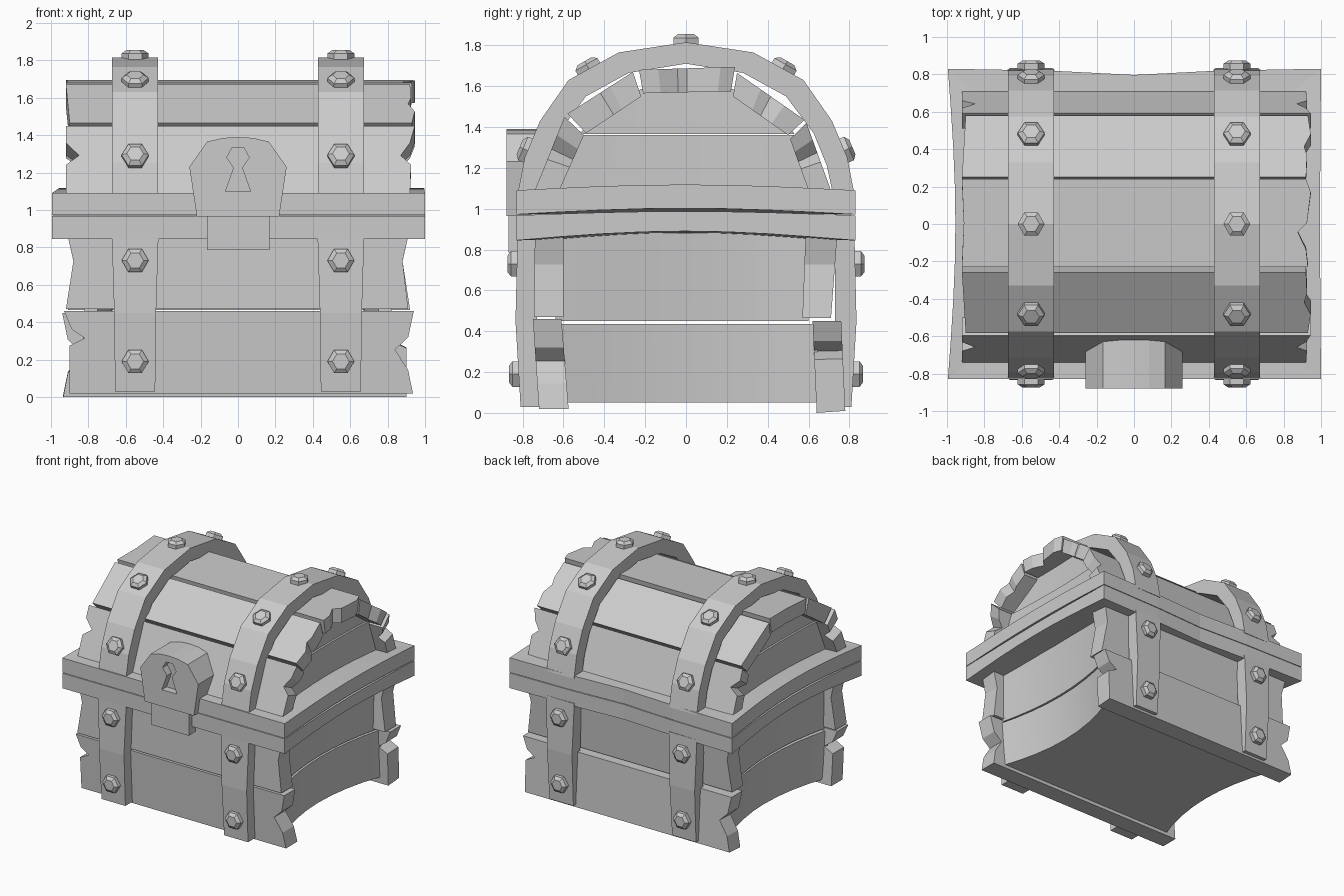
import bpy, bmesh, math
from mathutils import Vector, Matrix

if "Cube" in bpy.data.objects:
    bpy.data.objects.remove(bpy.data.objects["Cube"])

grey = bpy.data.materials.new("plain_grey")
grey.diffuse_color = (0.6, 0.6, 0.6, 1)
grey.use_nodes = True
grey.node_tree.nodes["Principled BSDF"].inputs["Base Color"].default_value = grey.diffuse_color


def loft(name, rings, smooth=None, poke=False):
    """Skin equal-length closed rings and cap both ends."""
    bm = bmesh.new()
    vs = [[bm.verts.new(p) for p in r] for r in rings]
    n = len(rings[0])
    for a, b in zip(vs, vs[1:]):
        for i in range(n):
            j = (i + 1) % n
            bm.faces.new((a[i], a[j], b[j], b[i]))
    caps = [bm.faces.new(vs[0]), bm.faces.new(vs[-1])]
    if poke:
        bmesh.ops.poke(bm, faces=caps)
    bmesh.ops.recalc_face_normals(bm, faces=bm.faces)
    me = bpy.data.meshes.new(name)
    bm.to_mesh(me)
    bm.free()
    me.materials.append(grey)
    if smooth:
        me.polygons.foreach_set("use_smooth", [True] * len(me.polygons))
        me.set_sharp_from_angle(angle=math.radians(smooth))
    ob = bpy.data.objects.new(name, me)
    bpy.context.collection.objects.link(ob)
    return ob


def plank(name, outer, inner, left, right, turn=1):
    """Board along x; outer/inner are (y, z) edge pairs, ends are (x, fraction) lists."""
    ends = left + right[::-1]
    rings = []
    for (y0, z0), (y1, z1) in (outer, inner):
        rings.append([(turn * x, y0 + (y1 - y0) * f, z0 + (z1 - z0) * f) for x, f in ends])
    return loft(name, rings)


# Body planks with chipped ends; the back pair is turned half round
low_l = [(-.90, 0), (-.90, .58), (-.82, .67), (-.89, .78), (-.93, 1)]
low_r = [(.935, 0), (.91, .28), (.84, .53), (.91, .68), (.94, 1)]
up_l = [(-.92, 0), (-.88, .66), (-.91, 1)]
up_r = [(.91, 0), (.88, .66), (.91, 1)]
plank("front_lower_plank", ((-.72, .02), (-.75, .46)), ((-.575, .02), (-.61, .46)), low_l, low_r)
plank("front_upper_plank", ((-.745, .47), (-.74, .86)), ((-.60, .47), (-.60, .86)), up_l, up_r)
plank("back_lower_plank", ((.78, .01), (.76, .45)), ((.64, 0), (.62, .45)), low_l, low_r, -1)
plank("back_upper_plank", ((.71, .465), (.74, .86)), ((.57, .465), (.585, .86)), up_l, up_r, -1)

# Lid planks around the arch
nl = [(-.92, 0), (-.92, .42), (-.85, .56), (-.92, .75), (-.92, 1)]
nr = [(.92, 0), (.925, .42), (.87, .56), (.92, .75), (.945, 1)]
ml = [(-.90, 0), (-.91, .5), (-.92, 1)]
mr = [(.93, 0), (.945, .3), (.91, .5), (.925, .65), (.92, 1)]
tl = [(-.92, 0), (-.91, .5), (-.92, 1)]
tr = [(.93, 0), (.92, .2), (.875, .4), (.925, .5), (.945, .85), (.92, 1)]
plank("lid_front_low_plank", ((-.74, 1.09), (-.595, 1.45)), ((-.62, 1.09), (-.50, 1.36)), nl, nr)
plank("lid_front_mid_plank", ((-.58, 1.465), (-.26, 1.67)), ((-.49, 1.37), (-.22, 1.55)), ml, mr)
plank("lid_top_plank", ((-.23, 1.68), (.24, 1.695)), ((-.21, 1.565), (.22, 1.575)), tl, tr)
plank("lid_back_mid_plank", ((.58, 1.435), (.25, 1.665)), ((.50, 1.36), (.23, 1.55)), ml, mr)
plank("lid_back_low_plank", ((.71, 1.09), (.59, 1.42)), ((.60, 1.09), (.51, 1.34)), nl, nr)


# Curved end panels, set in from the plank ends
def panel(name, side, bottom, top, edge, sag_b, sag_t, n=8, thick=.07):
    """bottom/top map t in 0..1 to (y, z)."""
    rings = []
    for i in range(n + 1):
        t = i / n
        bow = 1 - (2 * t - 1) ** 2
        (yb, zb), (yt, zt) = bottom(t), top(t)
        xb, xt = edge - sag_b * bow, edge - sag_t * bow
        rings.append([(side * xb, yb, zb), (side * xt, yt, zt),
                      (side * (xt - thick), yt, zt), (side * (xb - thick), yb, zb)])
    loft(name, rings, smooth=30)


def span(y0, y1, z):
    return lambda t: (y0 + (y1 - y0) * t, z)


def arch(t):
    y = -.52 + 1.05 * t
    return (y, min(1.585, 1.37 + .36 * min(t, 1 - t) / .42))


for s, word in ((1, "right"), (-1, "left")):
    panel(word + "_lower_end_panel", s, span(-.62, .65, .05), span(-.64, .64, .435), .83, .12, .09)
    panel(word + "_upper_end_panel", s, span(-.64, .60, .45), span(-.64, .62, .88), .82, .08, .04)
    panel(word + "_lid_lower_panel", s, span(-.65, .64, 1.07), span(-.53, .53, 1.36), .82, .02, .02)
    panel(word + "_lid_upper_panel", s, span(-.52, .53, 1.365), arch, .81, .02, .02, n=14)

# Floor, following the bowed ends
edge = []
for s in (1, -1):
    for i in range(9):
        t = i / 8
        x = .80 - .12 * (1 - (2 * t - 1) ** 2)
        edge.append((s * x, s * (-.64 + 1.28 * t)))
loft("floor", [[(x, y, z) for x, y in edge] for z in (.05, .10)])


# Two rims with warped sides: corner and mid-side heights
def rim(name, z_low, low_bow, z_high, high_bow):
    pts = []
    for i in range(8):                      # right side, front to back
        t = i / 8
        pts.append((1.0 - .005 * math.sin(math.pi * t), -.83 + 1.65 * t, math.sin(math.pi * t)))
    for x, y in ((1.0, .83), (.45, .82), (0, .797), (-.45, .82)):
        pts.append((x, y, 0))
    for i in range(9):                      # left side, back to front
        t = i / 8
        pts.append((-.995 + .04 * math.sin(math.pi * t), .83 - 1.66 * t, math.sin(math.pi * t)))
    loft(name, [[(x, y, z_low + low_bow * b) for x, y, b in pts],
                [(x, y, z_high + high_bow * b) for x, y, b in pts]], poke=True)


rim("body_rim", .845, .045, .967, .02)
rim("lid_rim", .972, .03, 1.09, .028)

# Metal straps: arched over the lid, straight on the body
outer = [(.825, 1.07), (.79, 1.25), (.715, 1.43), (.575, 1.63), (.33, 1.765), (0, 1.815)]
inner = [(.72, 1.07), (.69, 1.21), (.625, 1.37), (.49, 1.55), (.28, 1.665), (0, 1.71)]
outer += [(-y, z) for y, z in outer[-2::-1]]
inner += [(-y, z) for y, z in inner[-2::-1]]


def bolt(name, x, y, z, ny, nz):
    """Hexagonal bolt head pointing along (0, ny, nz)."""
    rot = Vector((0, ny, nz)).to_track_quat('Z', 'Y').to_matrix().to_4x4()
    m = Matrix.Translation((x, y, z)) @ rot
    rings = [[m @ Vector((r * math.cos(k * math.pi / 3), r * math.sin(k * math.pi / 3), h))
              for k in range(6)] for r, h in ((.072, -.03), (.072, .025), (.045, .043))]
    loft(name, rings)


for s, word in ((-1, "left"), (1, "right")):
    cx = s * .55
    a, b = cx - .123, cx + .123
    loft(word + "_lid_strap", [[(a, *o), (b, *o), (b, *i), (a, *i)] for o, i in zip(outer, inner)])
    for f, side in ((-1, "front"), (1, "back")):
        rings = []
        for z, w, y0, y1 in ((.03, .107, .81, .715), (.45, .112, .835, .73), (.87, .125, .825, .73)):
            rings.append([(cx - w, f * y0, z), (cx + w, f * y0, z),
                          (cx + w, f * y1, z), (cx - w, f * y1, z)])
        loft(f"{word}_{side}_strap", rings)
        bolt(f"{word}_{side}_low_bolt", cx, f * .825, .19, f, 0)
        bolt(f"{word}_{side}_high_bolt", cx, f * .832, .73, f, 0)
        bolt(f"{word}_{side}_lid_low_bolt", cx, f * .775, 1.285, f * .92, .39)
        bolt(f"{word}_{side}_lid_high_bolt", cx, f * .475, 1.685, f * .5, .87)
    bolt(word + "_lid_top_bolt", cx, 0, 1.812, 0, 1)

# Lock with a cut keyhole, and the hasp below it
half = [(.22, .965), (.26, 1.23), (.165, 1.365), (.08, 1.385)]
shape = half + [(0, 1.39)] + [(-x, z) for x, z in half[::-1]]
lock = loft("lock", [[(x, y, z) for x, z in shape] for y in (-.88, -.62)])
half = [(.067, 1.10), (.022, 1.225), (.06, 1.28), (.03, 1.335)]
shape = half + [(-x, z) for x, z in half[::-1]]
cutter = loft("keyhole_cutter", [[(x, y, z) for x, z in shape] for y in (-.95, -.82)])
cutter.hide_render = True
cutter.hide_viewport = True
cut = lock.modifiers.new("keyhole", 'BOOLEAN')
cut.operation = 'DIFFERENCE'
cut.solver = 'EXACT'
cut.object = cutter
loft("hasp", [[(x, y, z) for x, y in ((-.167, -.87), (.168, -.87), (.168, -.78), (-.167, -.78))]
              for z in (.785, .99)])
